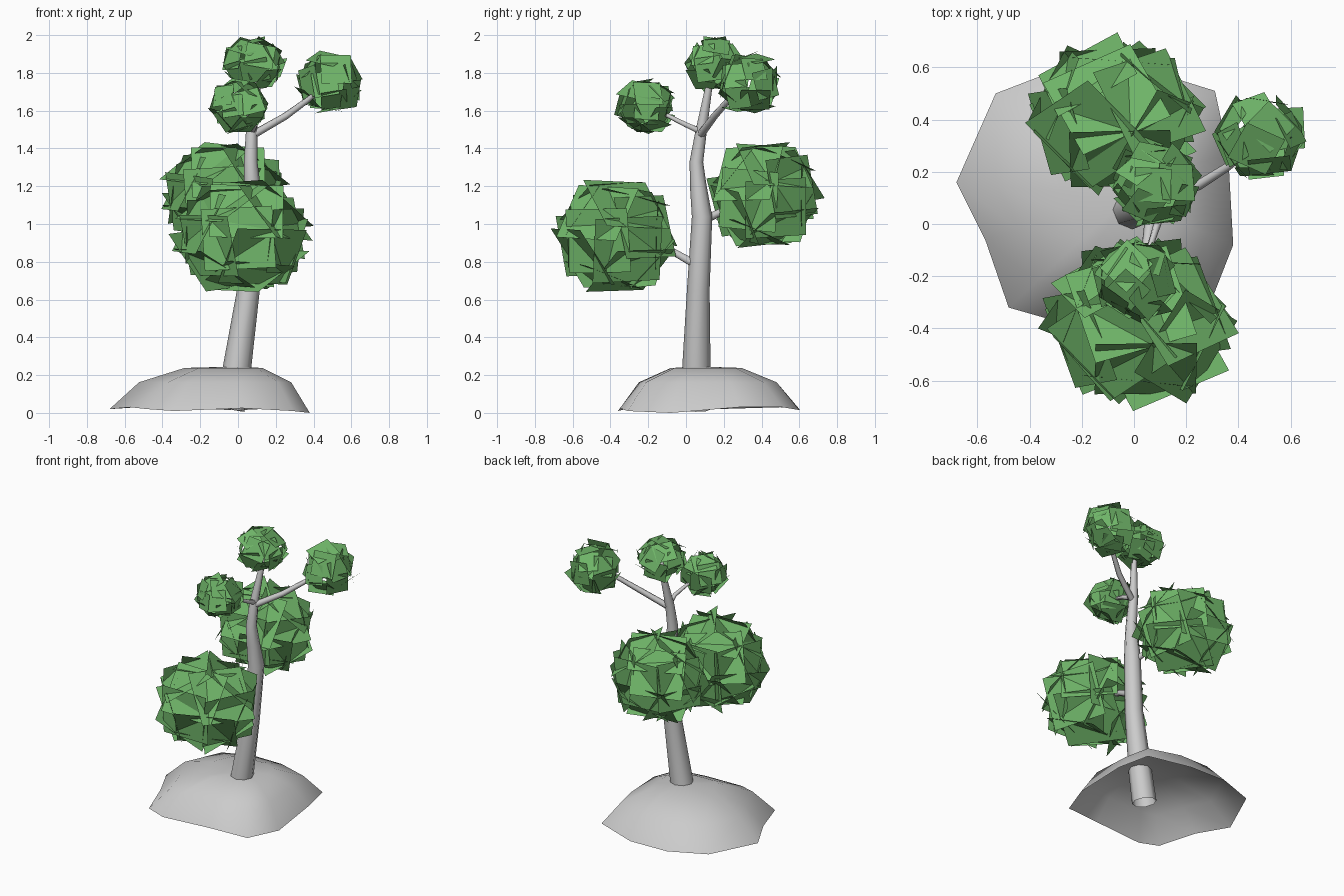
import bpy, bmesh, math, random
from mathutils import Vector, Matrix, Euler

if "Cube" in bpy.data.objects:
    bpy.data.objects.remove(bpy.data.objects["Cube"])

random.seed(4)
green = bpy.data.materials.new("leaf_green")
green.diffuse_color = (0.16, 0.46, 0.14, 1)
green.use_nodes = True
green.node_tree.nodes["Principled BSDF"].inputs["Base Color"].default_value = green.diffuse_color


def make_object(name, bm, mat=None, smooth=True):
    mesh = bpy.data.meshes.new(name)
    bm.to_mesh(mesh)
    bm.free()
    for p in mesh.polygons:
        p.use_smooth = smooth
    if mat:
        mesh.materials.append(mat)
    obj = bpy.data.objects.new(name, mesh)
    bpy.context.collection.objects.link(obj)
    return obj


def bridge(bm, a, b):
    n = len(a)
    for i in range(n):
        j = (i + 1) % n
        bm.faces.new((a[i], a[j], b[j], b[i]))


def tube(name, path, sides=8):
    """Tapered tube through (x, y, z, radius) points."""
    bm = bmesh.new()
    pts = [Vector(p[:3]) for p in path]
    rings = []
    for i, p in enumerate(pts):
        d = pts[min(i + 1, len(pts) - 1)] - pts[max(i - 1, 0)]
        rot = Vector((0, 0, 1)).rotation_difference(d.normalized())
        r = path[i][3]
        rings.append([bm.verts.new(p + rot @ Vector((r * math.cos(t), r * math.sin(t), 0)))
                      for t in (2 * math.pi * k / sides for k in range(sides))])
    for a, b in zip(rings, rings[1:]):
        bridge(bm, a, b)
    bm.faces.new(rings[-1])
    return make_object(name, bm)


def leaf_cluster(name, center, radius, half, subdiv, squash, tilt, jitter):
    """One square leaf card on every face of an icosphere (20 or 80 cards)."""
    base = bmesh.new()
    bmesh.ops.create_icosphere(base, subdivisions=subdiv, radius=1)
    base.transform(Euler(tilt).to_matrix().to_4x4())
    bm = bmesh.new()
    for f in base.faces:
        n = f.calc_center_median().normalized()
        rot = n.to_track_quat('Z', 'Y')
        rot = rot @ Euler([random.uniform(-jitter, jitter) for _ in range(3)]).to_quaternion()
        h = half * (1 + random.uniform(-jitter, jitter) * 0.5)
        bm.faces.new([bm.verts.new(n * radius + rot @ Vector((x * h, y * h, 0)))
                      for x, y in ((-1, -1), (1, -1), (1, 1), (-1, 1))])
    base.free()
    bm.transform(Matrix.Diagonal((*squash, 1)))
    make_object(name, bm, green, False).location = center


# open ground mound
rim = [(-0.68, 0.16, .02), (-0.57, -0.06, .03), (-0.48, -0.32, .02), (-0.34, -0.36, .01),
       (0.02, -0.35, .025), (0.29, -0.31, .01), (0.38, -0.08, 0), (0.36, 0.28, .03),
       (0.31, 0.51, .03), (0.02, 0.60, .015), (-0.27, 0.60, .02), (-0.53, 0.50, .03)]
bm = bmesh.new()
mid = Vector((-0.03, 0.10, 0))
rings = [[bm.verts.new(p) for p in rim]]
for s, z in ((0.76, 0.162), (0.39, 0.238)):
    rings.append([bm.verts.new((mid.x + (x - mid.x) * s, mid.y + (y - mid.y) * s, z))
                  for x, y, _ in rim])
for a, b in zip(rings, rings[1:]):
    bridge(bm, a, b)
top = bm.verts.new((-0.03, 0.09, 0.245))
for i, v in enumerate(rings[-1]):
    bm.faces.new((v, rings[-1][(i + 1) % len(rim)], top))
make_object("ground_mound", bm)

# trunk and branches
tube("trunk", [(-.045, .05, .02, .08), (-.005, .055, .24, .075), (.055, .065, .65, .06),
               (.085, .085, 1.04, .054), (.075, .065, 1.2, .044), (.067, .055, 1.33, .036),
               (.072, .08, 1.49, .03), (.1, .12, 1.72, .019), (.1, .14, 1.84, .012)])
tube("lower_front_branch", [(.07, .06, .78, .024), (.05, -.08, .86, .02), (.03, -.3, .94, .012)], 6)
tube("lower_back_branch", [(.08, .07, 1.01, .024), (.03, .2, 1.07, .02), (-.05, .35, 1.13, .012)], 6)
tube("upper_right_branch", [(.075, .075, 1.47, .022), (.25, .15, 1.57, .019),
                            (.36, .22, 1.65, .016), (.46, .3, 1.73, .01)], 6)
tube("upper_front_branch", [(.075, .08, 1.49, .018), (.09, .0, 1.525, .015),
                            (.06, -.09, 1.57, .012), (.02, -.2, 1.62, .008)], 6)

# leaf clusters: big coarse ones below, small dense ones above
tilt = (0.3, 0.15, 0.25)
leaf_cluster("lower_front_leaves", (.02, -.375, .935), .24, .19, 0, (1.05, .95, .9), tilt, .1)
leaf_cluster("lower_back_leaves", (-.075, .415, 1.15), .225, .178, 0, (1.05, .93, .9), tilt, .1)
leaf_cluster("upper_right_leaves", (.485, .335, 1.745), .14, .075, 1, (1, .98, 1), (.4, .5, .2), .25)
leaf_cluster("upper_front_leaves", (.005, -.215, 1.625), .125, .068, 1, (1, 1.02, .92), (.1, .3, .7), .25)
leaf_cluster("top_leaves", (.085, .15, 1.85), .13, .068, 1, (1.05, .97, .9), (.6, .1, .4), .25)
